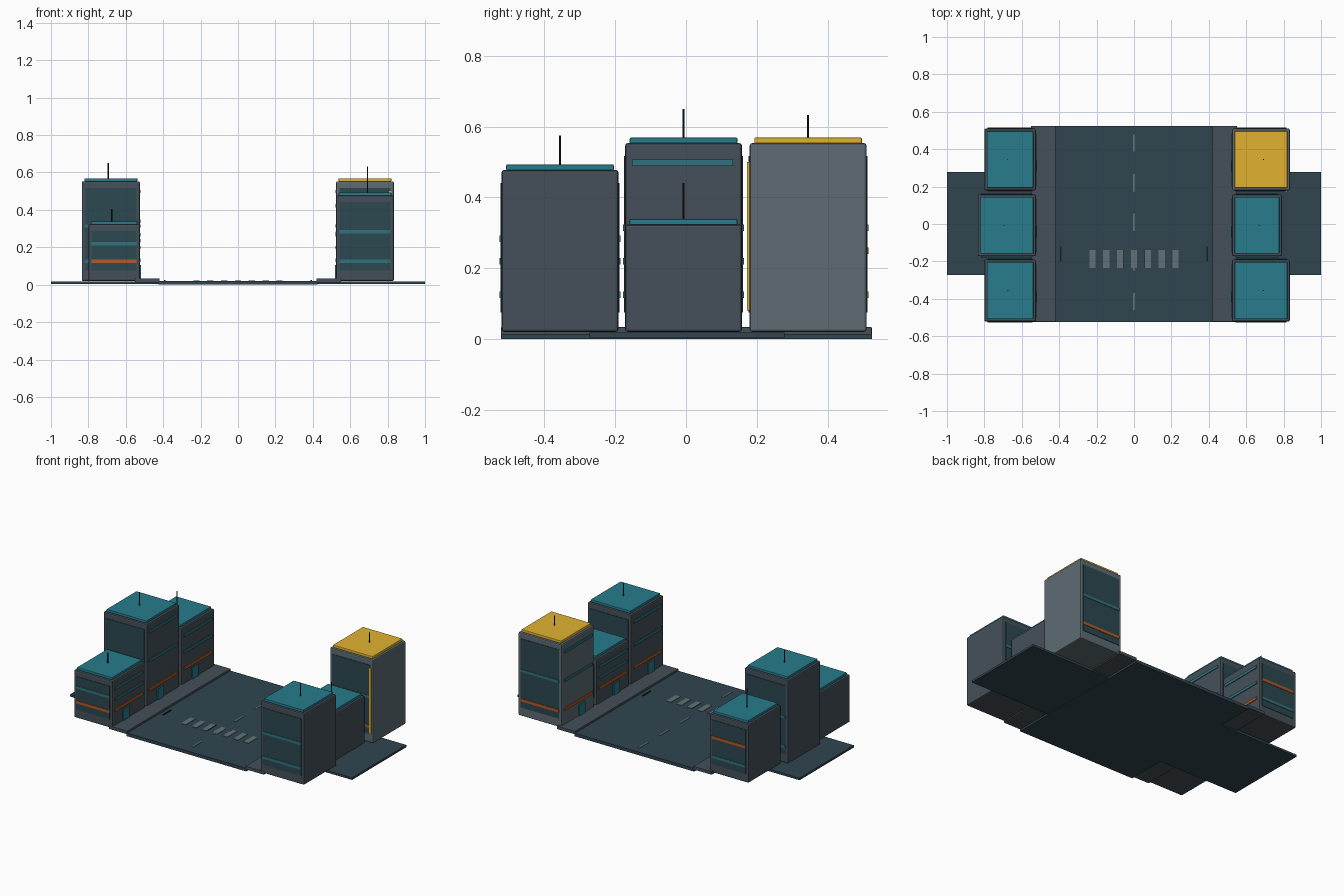
import bpy, bmesh

if "Cube" in bpy.data.objects:
    bpy.data.objects.remove(bpy.data.objects["Cube"])

def mat(name, c):
    m = bpy.data.materials.new(name)
    m.diffuse_color = (*c, 1)
    m.use_nodes = True
    m.node_tree.nodes["Principled BSDF"].inputs["Base Color"].default_value = m.diffuse_color
    return m

ROAD = mat("asphalt", (0.03, 0.06, 0.08))
WALK = mat("pavement", (0.06, 0.08, 0.10))
WALL = mat("dark_wall", (0.06, 0.08, 0.10))
PALE = mat("pale_wall", (0.11, 0.15, 0.17))
GLASS = mat("glass", (0.025, 0.065, 0.08))
TEAL = mat("teal", (0.02, 0.20, 0.26))
BAND = mat("band_teal", (0.03, 0.17, 0.21))
ORANGE = mat("orange", (0.45, 0.10, 0.02))
YELLOW = mat("yellow", (0.75, 0.45, 0.03))
PAINT = mat("road_paint", (0.12, 0.17, 0.19))
BLACK = mat("black", (0.01, 0.013, 0.016))

def box(name, x, y, z, m, bevel=0):
    """Box from (min, max) pairs, with optional bevelled edges."""
    x, y, z = sorted(x), sorted(y), sorted(z)
    bm = bmesh.new()
    bmesh.ops.create_cube(bm, size=1)
    for v in bm.verts:
        v.co = [r[0] if c < 0 else r[1] for c, r in zip(v.co, (x, y, z))]
    me = bpy.data.meshes.new(name)
    bm.to_mesh(me)
    bm.free()
    me.materials.append(m)
    o = bpy.data.objects.new(name, me)
    bpy.context.collection.objects.link(o)
    if bevel:
        b = o.modifiers.new("bevel", "BEVEL")
        b.width, b.segments = bevel, 2
    return o

def pole(name, x, y, z0, z1, r):
    bpy.ops.mesh.primitive_cylinder_add(vertices=8, radius=r, depth=z1 - z0,
                                        location=(x, y, (z0 + z1) / 2))
    o = bpy.context.object
    o.name = name
    o.data.materials.append(BLACK)

def building(name, side, x1, yc, h, tip, wall, roof, low, high):
    x0 = 0.525
    xs = lambda a, b: (side * a, side * b)
    y0, y1 = yc - 0.165, yc + 0.165
    box(name + "_body", xs(x0, x1), (y0, y1), (0.02, h), wall, 0.007)
    box(name + "_roof", xs(x0 + 0.013, x1 - 0.013), (y0 + 0.013, y1 - 0.013),
        (h - 0.002, h + 0.016), roof, 0.004)
    pole(name + "_antenna", side * (x0 + x1 + 0.09 * (x1 - x0)) / 2, yc, h + 0.01, tip, 0.003)
    # glazed panels with floor bands on front and back
    for label, ya, s in (("front", y0, -1), ("back", y1, 1)):
        box(f"{name}_{label}_window", xs(x0 + 0.018, x1 - 0.018),
            (ya - s * 0.004, ya + s * 0.003), (0.075, h - 0.036), GLASS)
        for z, m in ((0.125, low), (0.087 + 0.41 * h, high)):
            box(f"{name}_{label}_band", xs(x0 + 0.018, x1 - 0.018),
                (ya, ya + s * 0.006), (z - 0.009, z + 0.009), m)
    # street side: floor bands and a door
    top = h - 0.055
    for z, m in ((0.13, ORANGE), ((0.13 + top) / 2, BAND), (top, BAND)):
        box(name + "_street_band", xs(x0 - 0.005, x0 + 0.005),
            (y0 + 0.02, y1 - 0.025), (z - 0.009, z + 0.009), m)
    box(name + "_door", xs(x0 - 0.007, x0 + 0.005), (yc - 0.065, yc - 0.005),
        (0.03, 0.105), TEAL)

# ground slab, road and pavements
box("ground_slab", (-1, 1), (-0.273, 0.278), (0.004, 0.018), ROAD)
box("road", (-0.425, 0.425), (-0.523, 0.525), (0, 0.02), ROAD)
for s in (-1, 1):
    box("pavement", (s * 0.42, s * 0.55), (-0.523, 0.525), (0.012, 0.033), WALK, 0.002)
    box("drain", (s * 0.387, s * 0.395), (-0.2, -0.12), (0.019, 0.024), BLACK)
    box("road_seam", (s * 0.056, s * 0.06), (-0.235, -0.14), (0.019, 0.0225), BLACK)

# road markings
for i in range(5):
    y = -0.415 + i * 0.212
    box("lane_dash", (-0.005, 0.005), (y - 0.046, y + 0.046), (0.019, 0.022), PAINT)
for i in range(-3, 4):
    x = i * 0.074
    box("crossing_bar", (x - 0.017, x + 0.017), (-0.236, -0.14), (0.019, 0.0225), PAINT)

# buildings: side, outer x, centre y, wall top, antenna tip, colours
F, M, B = -0.356, -0.007, 0.345
building("left_front", -1, 0.80, F, 0.323, 0.405, WALL, TEAL, ORANGE, BAND)
building("left_middle", -1, 0.835, M, 0.553, 0.65, WALL, TEAL, BAND, BAND)
building("left_back", -1, 0.80, B, 0.395, 0.53, WALL, TEAL, BAND, ORANGE)
building("right_front", 1, 0.833, F, 0.477, 0.575, WALL, TEAL, BAND, BAND)
building("right_middle", 1, 0.79, M, 0.323, 0.44, WALL, TEAL, BAND, BAND)
building("right_back", 1, 0.833, B, 0.553, 0.632, PALE, YELLOW, ORANGE, BAND)
# yellow corner strip on the pale tower
box("corner_strip", (0.808, 0.822), (0.172, 0.182), (0.08, 0.5), YELLOW)
